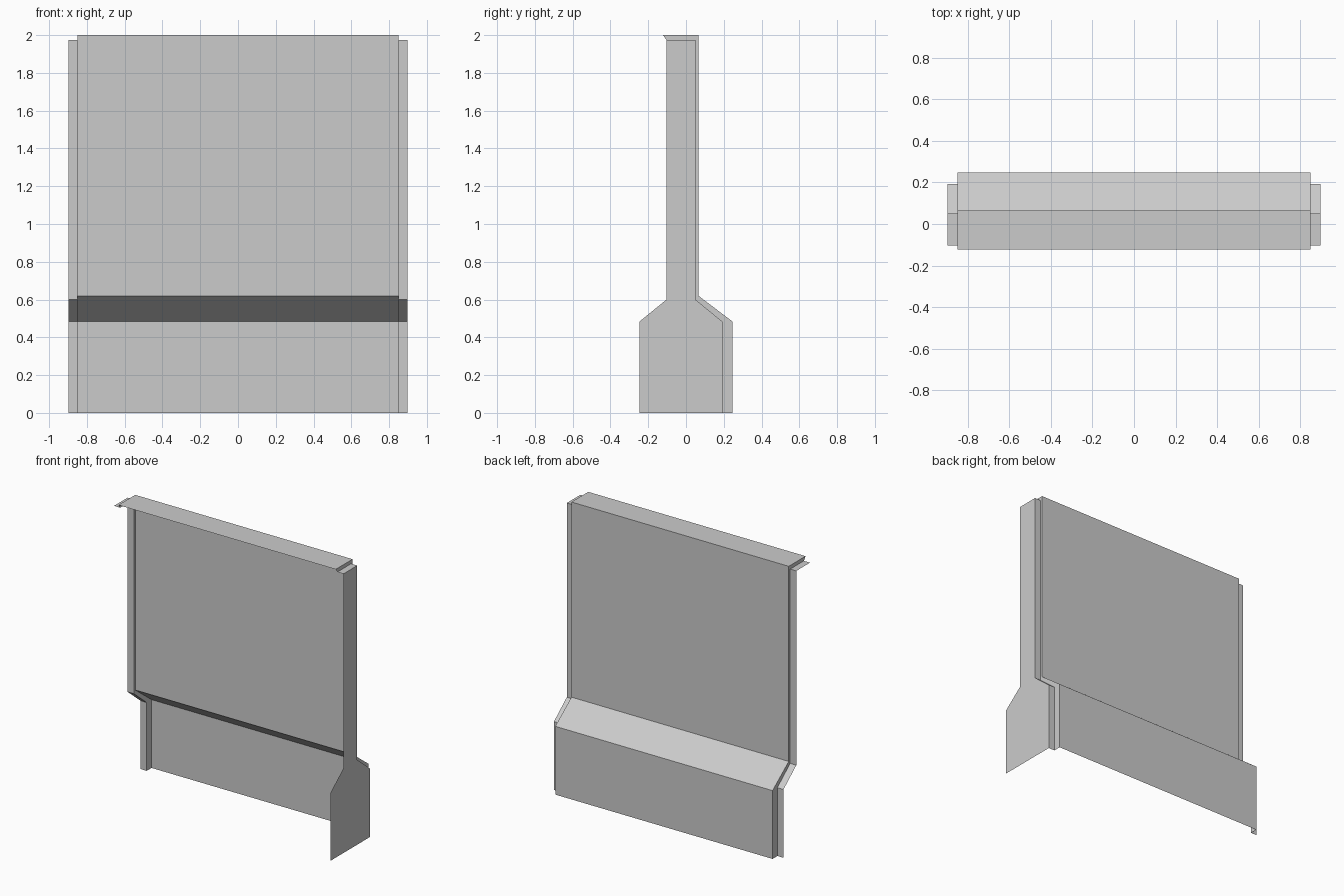
import bpy

cube = bpy.data.objects.get("Cube")
if cube:
    bpy.data.objects.remove(cube, do_unlink=True)

# One plain grey for the whole sheet casing
grey = bpy.data.materials.new("plain grey")
grey.use_nodes = True
colour = (0.6, 0.6, 0.6, 1)
grey.diffuse_color = colour
grey.node_tree.nodes["Principled BSDF"].inputs["Base Color"].default_value = colour

HALF, EDGE = 0.85, 0.898      # panel half width, flange outer edge
KNEE = 0.483                  # height where the slope starts

# (y, z) profiles running up the back and forward over the top
OUTER = [(0.247, 0), (0.247, KNEE), (0.066, 0.62), (0.066, 2), (-0.122, 2)]
INNER = [(0.193, 0), (0.193, KNEE), (0.05, 0.6), (0.05, 1.974), (-0.103, 1.974)]
FRONT = [(-0.103, 0.6), (-0.247, KNEE), (-0.247, 0)]


def at(x, profile):
    return [(x, y, z) for y, z in profile]


def add_mesh(name, verts, faces):
    mesh = bpy.data.meshes.new(name)
    mesh.from_pydata(verts, [], faces)
    mesh.materials.append(grey)
    obj = bpy.data.objects.new(name, mesh)
    bpy.context.collection.objects.link(obj)
    return obj


def loft(name, a, b):
    """Sheet of quads between two matching profiles."""
    n = len(a)
    add_mesh(name, a + b, [(i, i + 1, n + i + 1, n + i) for i in range(n - 1)])


# Main folded back panel with the top lip
loft("back_panel", at(-HALF, OUTER), at(HALF, OUTER))

# Stepped returns and recessed flanges on both sides
loft("left_return", at(HALF, OUTER), at(HALF, INNER))
loft("right_return", at(-HALF, INNER), at(-HALF, OUTER))
loft("left_flange", at(HALF, INNER), at(EDGE, INNER))
loft("right_flange", at(-EDGE, INNER), at(-HALF, INNER))

# Closed end panel on one side only
outline = at(EDGE, INNER + FRONT)
add_mesh("left_end_panel", outline, [tuple(range(len(outline)))])
